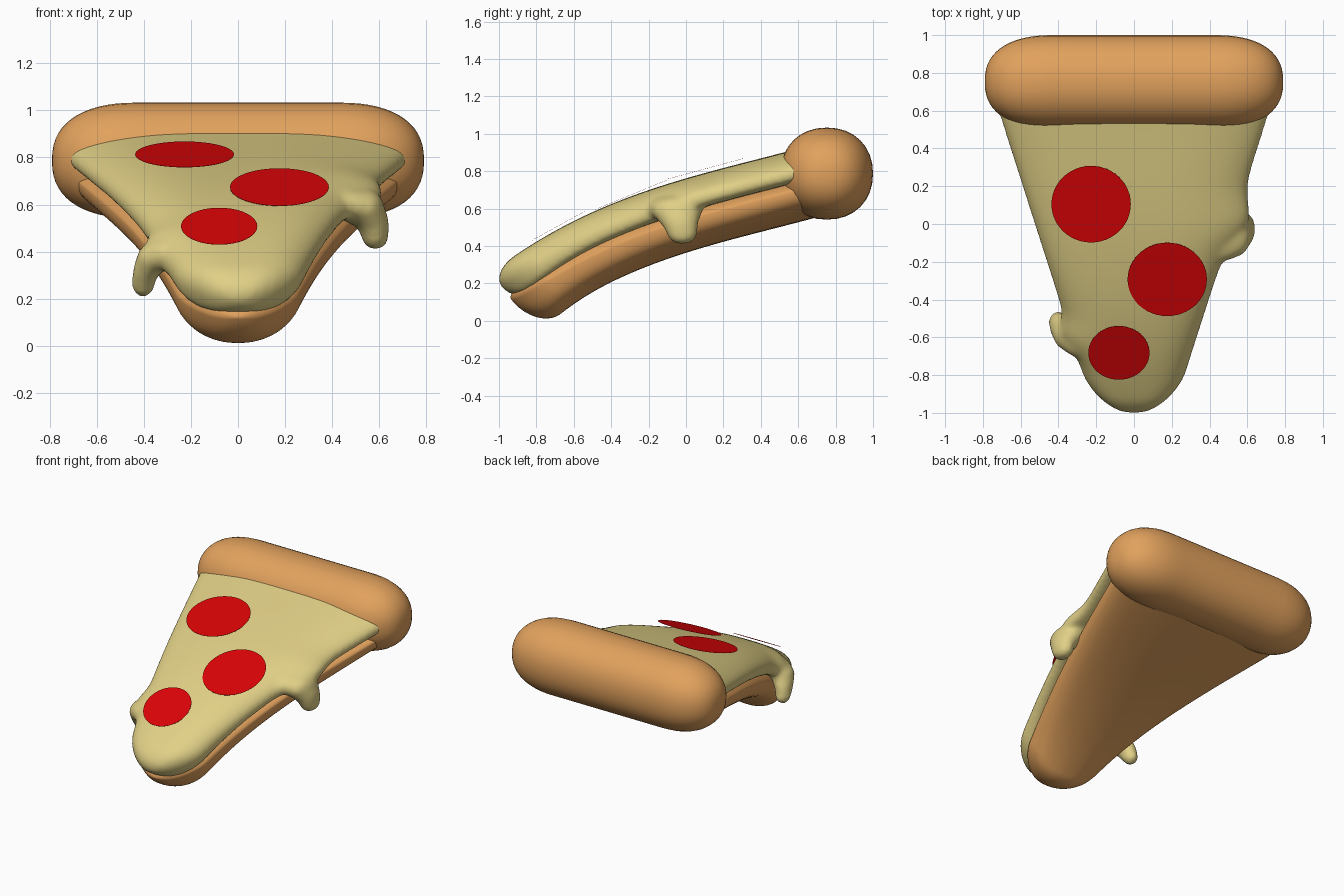
import bpy, bmesh, math
from mathutils import Vector, Matrix

if "Cube" in bpy.data.objects:
    bpy.data.objects.remove(bpy.data.objects["Cube"])


def material(name, rgb):
    m = bpy.data.materials.new(name)
    m.diffuse_color = (*rgb, 1)
    m.use_nodes = True
    m.node_tree.nodes["Principled BSDF"].inputs["Base Color"].default_value = m.diffuse_color
    return m


BREAD = material("baked_bread", (0.76, 0.36, 0.11))
CHEESE = material("cheese_yellow", (0.75, 0.63, 0.24))
RED = material("pepperoni_red", (0.70, 0.001, 0.002))


def finish(bm, name, mat, smooth=True):
    bmesh.ops.recalc_face_normals(bm, faces=bm.faces)
    me = bpy.data.meshes.new(name)
    bm.to_mesh(me)
    bm.free()
    me.materials.append(mat)
    for p in me.polygons:
        p.use_smooth = smooth
    ob = bpy.data.objects.new(name, me)
    bpy.context.collection.objects.link(ob)
    return ob


def loft(bm, rings):
    """Skin a list of closed rings and cap both ends."""
    vr = [[bm.verts.new(p) for p in r] for r in rings]
    n = len(vr[0])
    for a, b in zip(vr, vr[1:]):
        for i in range(n):
            bm.faces.new((a[i], a[(i + 1) % n], b[(i + 1) % n], b[i]))
    bm.faces.new(vr[0])
    bm.faces.new(vr[-1])


def spow(v, e):
    return math.copysign(abs(v) ** e, v)


def round_end(d, r, n=2.0):
    return 1.0 if d >= r else max(0.0, 1 - (1 - d / r) ** n) ** (1 / n)


def bump(v, centre, spread):
    return math.exp(-((v - centre) / spread) ** 2)


TIP, BACK = -0.99, 0.64


def bend(y):
    """Centre line of the drooping slice and its normal."""
    z = 0.67 + 0.297 * y - 0.105 * y**2 + 0.09 * y**3
    s = 0.297 - 0.21 * y + 0.27 * y**2
    return Vector((0, y, z)), Vector((0, -s, 1)).normalized()


def slab(bm, offset, up, down, width, n, tip_r, hang=0.0, web=0.0):
    """Wedge slab on the bend; up/down are thicknesses about its widest line."""
    rings, steps, sides = [], 70, 64
    for i in range(steps + 1):
        d = 0.0006 + (BACK - TIP) * (i / steps) ** 1.8
        y = TIP + d
        c, nrm = bend(y)
        w = (0.53 + 0.32 * y) * width * round_end(d, 0.2)
        h = round_end(d, tip_r)
        low = down + hang * bump(d, 0, 0.25)
        right = w + web * 0.075 * bump(y, 0.0, 0.14)
        left = w + web * 0.05 * bump(y, -0.6, 0.09)
        ring = []
        for k in range(sides):
            a = math.tau * k / sides
            u, t = spow(math.cos(a), 2 / n), spow(math.sin(a), 2 / n)
            t *= h * (up if t > 0 else low)
            p = c + nrm * (offset + t - 0.04 * u**4 * round_end(d, 0.3))
            ring.append(p + Vector((u * (right if u > 0 else left), 0, 0)))
        rings.append(ring)
    loft(bm, rings)


def drip(bm, pts):
    """Chain of overlapping balls (x, y, z, radius, y stretch)."""
    for a, b in zip(pts, pts[1:]):
        for j in range(5):
            x, y, z, r, s = [p + (q - p) * j / 4 for p, q in zip(a, b)]
            m = Matrix.Translation((x, y, z)) @ Matrix.Diagonal((1, s, 1, 1))
            bmesh.ops.create_icosphere(bm, subdivisions=3, radius=r, matrix=m)


# crust roll
bm = bmesh.new()
rings = []
for i in range(49):
    x = -0.79 * math.cos(math.pi * i / 48)
    x = max(-0.7899, min(0.7899, x))
    r = round_end(0.79 - abs(x), 0.37, 2.4)
    rings.append([(x, 0.753 + 0.247 * r * spow(math.cos(math.tau * k / 32), 0.93),
                   0.787 + 0.246 * r * spow(math.sin(math.tau * k / 32), 0.93))
                  for k in range(32)])
loft(bm, rings)
finish(bm, "crust_roll", BREAD)

# dough base: widest under the cheese, tapering to the underside
bm = bmesh.new()
slab(bm, -0.09, 0.05, 0.203, 0.96, 2.4, 0.15, hang=0.02)
finish(bm, "dough_base", BREAD)

# cheese layer with two melted drips, fused together
bm = bmesh.new()
slab(bm, 0, 0.088, 0.09, 1.0, 2.9, 0.12, hang=0.045, web=1.0)
drip(bm, [(0.47, -0.06, 0.60, 0.075, 1.9), (0.54, -0.045, 0.585, 0.082, 1.6),
          (0.575, -0.03, 0.52, 0.068, 1.4), (0.583, -0.02, 0.465, 0.058, 1.4)])
drip(bm, [(-0.31, -0.60, 0.39, 0.07, 1.5), (-0.365, -0.575, 0.37, 0.066, 1.4),
          (-0.395, -0.54, 0.31, 0.055, 1.3), (-0.403, -0.515, 0.255, 0.049, 1.1)])
cheese = finish(bm, "cheese_layer", CHEESE)
rm = cheese.modifiers.new("fuse", 'REMESH')
rm.mode = 'VOXEL'
rm.voxel_size = 0.015
rm.use_smooth_shade = True
sm = cheese.modifiers.new("soften", 'SMOOTH')
sm.factor = 0.5
sm.iterations = 14

# pepperoni slices: paper-thin flat discs resting on the cheese
for i, (x, y, z, r, slope) in enumerate([(-0.227, 0.105, 0.813, 0.21, 0.27),
                                         (0.176, -0.293, 0.674, 0.21, 0.41),
                                         (-0.08, -0.682, 0.508, 0.162, 0.55)]):
    bm = bmesh.new()
    m = Matrix.Translation((x, y, z)) @ Matrix.Rotation(math.atan(slope), 4, 'X')
    bmesh.ops.create_cone(bm, cap_ends=True, segments=48, radius1=r, radius2=r,
                          depth=0.001, matrix=m)
    finish(bm, f"pepperoni_{i + 1}", RED, smooth=False)
